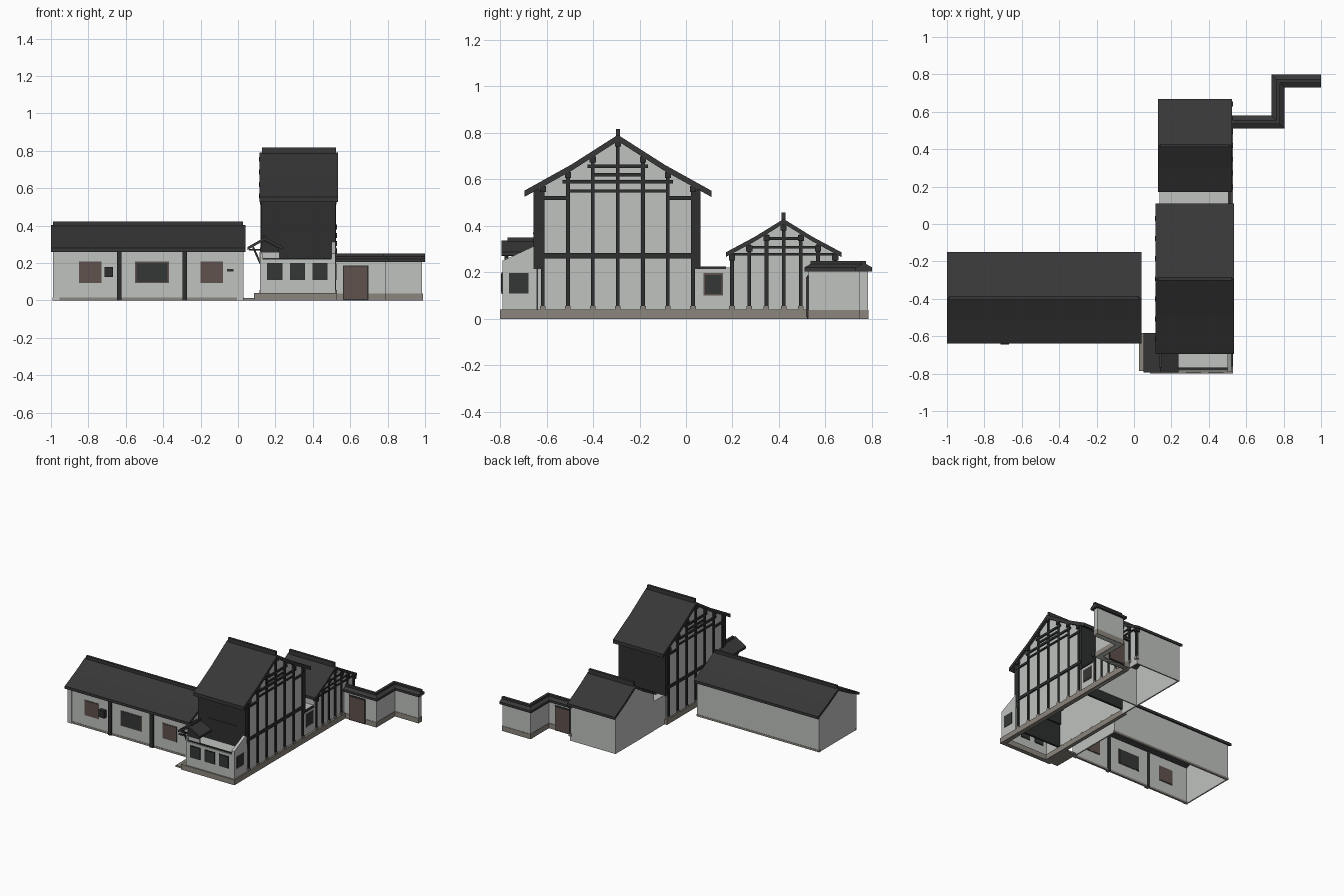
import bpy

if "Cube" in bpy.data.objects:
    bpy.data.objects.remove(bpy.data.objects["Cube"])

def material(name, r, g, b):
    m = bpy.data.materials.new(name)
    m.diffuse_color = (r, g, b, 1)
    m.use_nodes = True
    m.node_tree.nodes["Principled BSDF"].inputs["Base Color"].default_value = m.diffuse_color
    return m

PLASTER = material("plaster", 0.52, 0.54, 0.52)
TILE = material("roof tile", 0.038, 0.038, 0.038)
TIMBER = material("dark timber", 0.026, 0.028, 0.027)
BROWN = material("brown wood", 0.115, 0.085, 0.075)
STONE = material("stone", 0.26, 0.235, 0.205)
GLASS = material("dark glass", 0.036, 0.038, 0.038)

def mesh(name, verts, faces, mat):
    me = bpy.data.meshes.new(name)
    me.from_pydata(verts, [], faces)
    me.materials.append(mat)
    ob = bpy.data.objects.new(name, me)
    bpy.context.collection.objects.link(ob)
    return ob

def loft(name, rings, mat):
    """Join rings of equal length, capping both ends."""
    n = len(rings[0])
    verts = [v for r in rings for v in r]
    faces = [tuple(range(n))[::-1], tuple(range(len(verts) - n, len(verts)))]
    for k in range(len(rings) - 1):
        for i in range(n):
            j = (i + 1) % n
            faces.append((k * n + i, k * n + j, k * n + n + j, k * n + n + i))
    return mesh(name, verts, faces, mat)

def box(name, x, y, z, mat):
    return loft(name, [[(x[0], y[0], h), (x[1], y[0], h), (x[1], y[1], h), (x[0], y[1], h)]
                       for h in z], mat)

def slab_x(name, prof, x0, x1, mat):      # (y, z) profile pushed along x
    return loft(name, [[(x, p[0], p[1]) for p in prof] for x in (x0, x1)], mat)

def slab_y(name, prof, y0, y1, mat):      # (x, z) profile pushed along y
    return loft(name, [[(p[0], y, p[1]) for p in prof] for y in (y1, y0)], mat)

def roof_height(d, half, eave, ridge):    # slightly sagging slope
    t = min(1, abs(d) / half)
    sag = 0.035 * (ridge - eave) * (1 - abs(2 * t - 1))
    return ridge + (eave - ridge) * t - sag

def gable_roof(name, x0, x1, yc, half, eave, ridge, thick, cap):
    ds = [-half, -half / 2, 0, half / 2, half]
    top = [(yc + d, roof_height(d, half, eave, ridge)) for d in ds]
    low = [(y, z - thick) for y, z in reversed(top)]
    slab_x(name, top + low, x0, x1, TILE)
    box(name + "_ridge_cap", (x0 + .012, x1 - .012), (yc - .009, yc + .009),
        (ridge - .01, ridge + cap), TILE)

def gable_wall(name, x0, x1, yc, wall, base, half, eave, ridge, drop):
    ds = [-wall, -wall / 2, 0, wall / 2, wall]
    prof = [(yc + d, roof_height(d, half, eave, ridge) - drop) for d in ds]
    slab_x(name, [(yc + wall, base), (yc - wall, base)] + prof, x0, x1, PLASTER)

# ---------- long side house ----------
YC = -.395
gable_roof("side_house_roof", -1, .04, YC, .245, .28, .403, .02, .018)
for i, x in enumerate((-.99, .02)):
    gable_wall("side_house_gable_%d" % i, x, x + .01, YC, .22, 0, .245, .28, .403, .012)
for i, y in enumerate((-.615, -.185)):
    box("side_house_wall_%d" % i, (-.985, .025), (y, y + .01), (0, .28), PLASTER)
    box("side_house_base_%d" % i, (-.992, .032), (y - .002, y + .012), (0, .015), STONE)
for i, x in enumerate((-.99, -.005)):
    box("side_house_pier_%d" % i, (x, x + .035), (-.622, -.605), (0, .265), PLASTER)
for i, x in enumerate((-.635, -.285)):
    box("side_house_column_%d" % i, (x - .013, x + .013), (-.628, -.6), (0, .27), TIMBER)
for i, (x0, x1, frame, pane) in enumerate(((-.85, -.73, BROWN, BROWN), (-.55, -.37, BROWN, GLASS),
                                           (-.20, -.08, BROWN, BROWN))):
    box("side_house_window_frame_%d" % i, (x0, x1), (-.618, -.602), (.092, .207), frame)
    box("side_house_window_pane_%d" % i, (x0 + .006, x1 - .006), (-.62, -.6), (.098, .201), pane)
box("wall_unit", (-.715, -.667), (-.645, -.612), (.125, .178), TIMBER)
box("wall_vent", (-.06, -.025), (-.622, -.612), (.155, .167), TIMBER)

# ---------- main hall and back house share one framed builder ----------
def timber_side(name, x, yc, half, eave, ridge, columns, beams):
    for i, c in enumerate(columns):
        y = yc + c
        top = roof_height(c, half, eave, ridge) - .02
        w = .008
        box("%s_column_%d" % (name, i), (x - .008, x + .008), (y - w, y + w), (.04, top), TIMBER)
        box("%s_purlin_end_%d" % (name, i), (x - .016, x + .016), (y - .013, y + .013),
            (top - .03, top - .004), TIMBER)
        box("%s_column_foot_%d" % (name, i), (x - .011, x + .011), (y - .012, y + .012),
            (.035, .056), STONE)
    for i, (y0, y1, z, t) in enumerate(beams):
        box("%s_beam_%d" % (name, i), (x - .009, x + .009), (yc + y0, yc + y1),
            (z - t / 2, z + t / 2), TIMBER)

HALL = dict(half=.402, eave=.552, ridge=.792)
HC = -.293
gable_roof("hall_roof", .115, .535, HC, thick=.027, cap=.025, **HALL)
hall_cols = [-.323, -.215, -.108, 0, .108, .215, .323]
hall_beams = [(-.34, .345, .272, .022), (-.34, -.215, .52, .016), (.215, .34, .52, .016),
              (-.215, .215, .55, .012), (-.238, .238, .59, .016), (-.108, .108, .62, .014),
              (-.13, .13, .657, .016)]
for side, x in (("left", .132), ("right", .512)):
    gable_wall("hall_gable_" + side, x - .005, x + .005, HC, .345, .03, drop=.02, **HALL)
    timber_side("hall_" + side, x + (.005 if side == "right" else -.005), HC,
                columns=hall_cols, beams=hall_beams, **HALL)
for side, y0, y1 in (("front", -.655, -.615), ("back", .025, .062)):
    box("hall_upper_panel_" + side, (.126, .522), (y0, y1), (.215, .56), TIMBER)
    ym = (y0 + y1) / 2
    box("hall_lower_panel_" + side, (.135, .51), (ym - .008, ym + .008), (.04, .215), TIMBER)
box("hall_panel_rail", (.21, .44), (-.659, -.65), (.365, .371), TIMBER)

BACK = dict(half=.248, eave=.287, ridge=.43)
BC = .42
gable_roof("back_house_roof", .127, .525, BC, thick=.02, cap=.028, **BACK)
for side, x in (("left", .14), ("right", .51)):
    gable_wall("back_house_gable_" + side, x - .005, x + .005, BC, .228, .0, drop=.015, **BACK)
for i, y in enumerate((.192, .638)):
    box("back_house_wall_%d" % i, (.137, .513), (y, y + .01), (0, .285), PLASTER)
timber_side("back_house", .514, BC, columns=[-.222, -.148, -.074, 0, .074, .148, .222],
            beams=[(-.235, .235, .278, .011), (-.15, .15, .309, .01), (-.078, .078, .346, .012)],
            **BACK)

# ---------- link between hall and back house ----------
box("link_wall_right", (.505, .515), (.05, .2), (.03, .222), PLASTER)
box("link_wall_left", (.137, .147), (.05, .2), (.0, .222), PLASTER)
box("link_flat_roof", (.137, .515), (.05, .2), (.208, .218), PLASTER)
box("link_coping", (.503, .52), (.06, .172), (.216, .226), TIMBER)
box("link_window_frame", (.502, .518), (.075, .16), (.1, .197), BROWN)
box("link_window_pane", (.5, .52), (.082, .153), (.107, .19), GLASS)

# ---------- low front wing ----------
box("wing_front_wall", (.12, .52), (-.79, -.78), (.035, .22), PLASTER)
box("wing_ledge", (.12, .52), (-.79, -.65), (.205, .215), PLASTER)
box("wing_coping", (.12, .505), (-.782, -.768), (.21, .226), TIMBER)
slab_x("wing_side_wall_right", [(-.64, .035), (-.79, .035), (-.79, .25), (-.64, .32)],
       .5, .522, PLASTER)
slab_x("wing_side_wall_left", [(-.64, .035), (-.79, .035), (-.79, .25), (-.64, .26)],
       .118, .13, PLASTER)
for i, x in enumerate((.197, .318, .438)):
    box("wing_window_frame_%d" % i, (x - .041, x + .041), (-.793, -.778), (.108, .2), TIMBER)
    box("wing_window_pane_%d" % i, (x - .036, x + .036), (-.795, -.776), (.113, .195), GLASS)
box("wing_side_window", (.497, .526), (-.761, -.678), (.11, .198), GLASS)

# ---------- porch roof at the wing corner ----------
porch = [(.052, .27), (.143, .322), (.237, .272)]
slab_y("porch_roof", porch + [(x, z + .016) for x, z in reversed(porch)], -.793, -.582, TILE)
box("porch_ridge_cap", (.135, .151), (-.768, -.6), (.325, .35), TILE)
slab_y("porch_gable", [(.122, .255), (.22, .255), (.22, .28), (.143, .318), (.122, .306)],
       -.78, -.77, TIMBER)
box("porch_wall", (.115, .222), (-.775, -.765), (.21, .26), PLASTER)
for i, y in enumerate((-.775, -.605)):
    slab_y("porch_brace_%d" % i, [(.118, .19), (.124, .2), (.085, .288), (.076, .282)],
           y, y + .012, TIMBER)
    box("porch_tie_%d" % i, (.06, .13), (y, y + .012), (.266, .276), TIMBER)

# ---------- stone plinth and step ----------
box("plinth_right", (.495, .53), (-.8, .53), (0, .04), STONE)
box("plinth_front", (.085, .53), (-.8, -.768), (0, .04), STONE)
box("plinth_left", (.117, .145), (-.795, .06), (0, .04), STONE)
box("entry_step", (.028, .122), (-.785, -.582), (0, .012), STONE)
box("entry_sill", (.085, .122), (-.77, -.6), (0, .038), STONE)

# ---------- garden wall swept along its stepped path ----------
def sweep(name, prof, x0, x1, mat):
    xm, ya, yb = .77, .545, .765
    rings = [[(x0, ya + o, z) for o, z in prof],
             [(xm - o, ya + o, z) for o, z in prof],
             [(xm - o, yb + o, z) for o, z in prof],
             [(x1, yb + o, z) for o, z in prof]]
    return loft(name, rings, mat)

sweep("garden_wall", [(-.018, 0), (-.018, .222), (.018, .222), (.018, 0)], .515, .985, PLASTER)
sweep("garden_wall_base", [(-.021, 0), (-.021, .038), (.021, .038), (.021, 0)], .515, .988, STONE)
sweep("garden_wall_roof", [(-.035, .205), (-.035, .222), (-.01, .236), (-.01, .25),
                           (.01, .25), (.01, .236), (.035, .222), (.035, .205)], .522, 1, TILE)
box("garden_door_frame", (.562, .697), (.52, .57), (0, .187), TIMBER)
box("garden_door", (.568, .691), (.517, .573), (.008, .181), BROWN)

# consistent outward normals
import bmesh
for ob in bpy.context.collection.objects:
    bm = bmesh.new()
    bm.from_mesh(ob.data)
    bmesh.ops.recalc_face_normals(bm, faces=bm.faces)
    bm.to_mesh(ob.data)
    bm.free()
